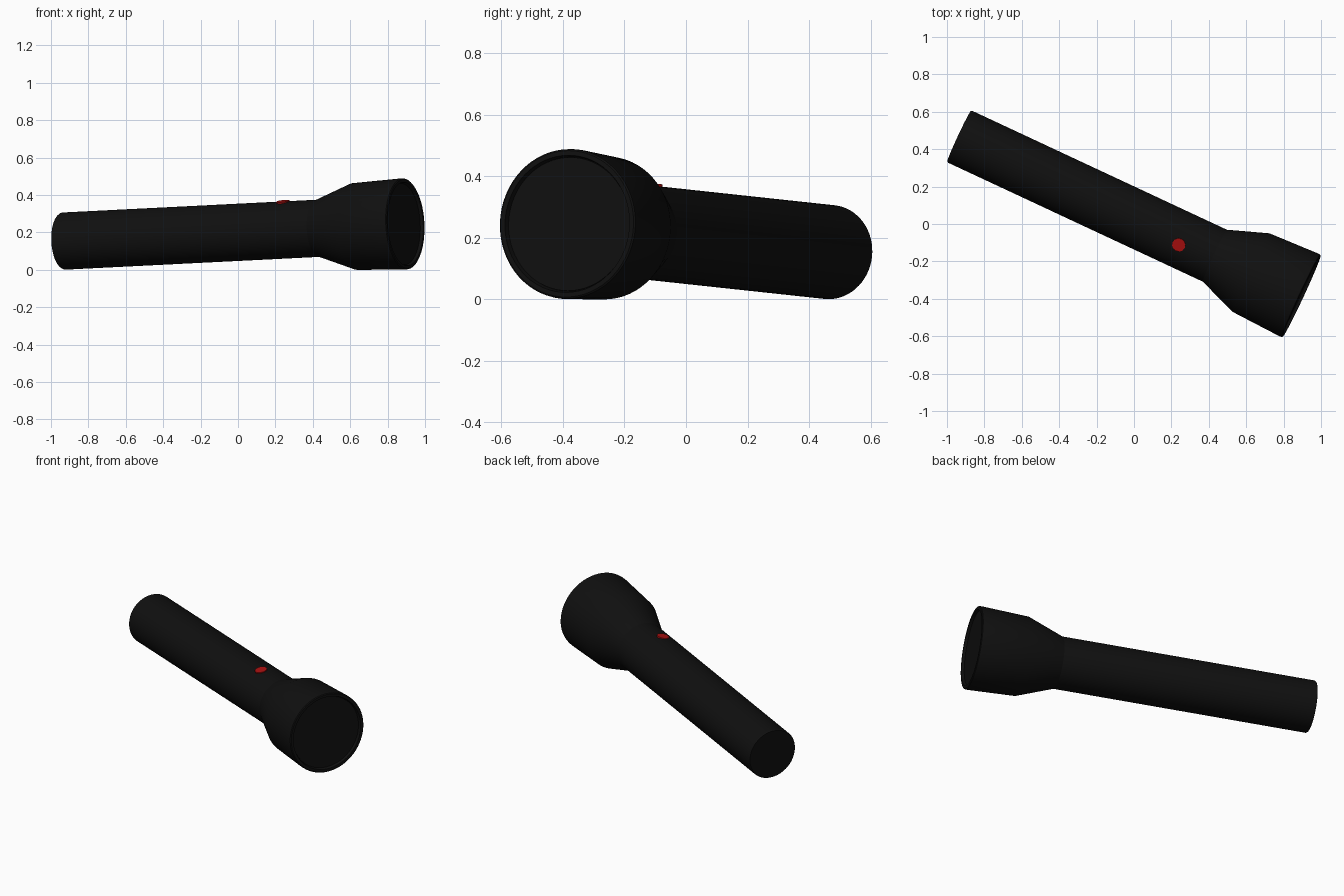
import bpy, bmesh, math
from mathutils import Vector, Matrix

if "Cube" in bpy.data.objects:
    bpy.data.objects.remove(bpy.data.objects["Cube"])

def material(name, rgb):
    m = bpy.data.materials.new(name)
    m.diffuse_color = (*rgb, 1)
    m.use_nodes = True
    m.node_tree.nodes["Principled BSDF"].inputs["Base Color"].default_value = m.diffuse_color
    return m

black = material("black", (0.005, 0.005, 0.005))
red = material("red", (0.4, 0.005, 0.005))

# Local frame: z runs along the torch from tail to lens, y points up
tail, front = Vector((-0.935, 0.469, 0.153)), Vector((0.896, -0.386, 0.245))
axis = (front - tail).normalized()
side = axis.cross(Vector((0, 0, 1))).normalized()
up = side.cross(axis)
frame = Matrix((-side, up, axis)).transposed().to_4x4()
frame.translation = tail
L = (front - tail).length

def lathe(name, profile, mat, n=64):
    """Spin (radius, length) points round the torch axis."""
    bm = bmesh.new()
    rings = []
    for r, z in profile:
        if r == 0:
            rings.append([bm.verts.new((0, 0, z))] * n)
        else:
            rings.append([bm.verts.new((r * math.cos(2 * math.pi * i / n),
                                        r * math.sin(2 * math.pi * i / n), z)) for i in range(n)])
    for a, b in zip(rings, rings[1:]):
        for i in range(n):
            j = (i + 1) % n
            bm.faces.new(list(dict.fromkeys((a[i], a[j], b[j], b[i]))))
    bmesh.ops.recalc_face_normals(bm, faces=bm.faces)
    me = bpy.data.meshes.new(name)
    bm.to_mesh(me)
    bm.free()
    ob = bpy.data.objects.new(name, me)
    bpy.context.collection.objects.link(ob)
    me.materials.append(mat)
    ob.matrix_world = frame
    bpy.ops.object.select_all(action='DESELECT')
    ob.select_set(True)
    bpy.context.view_layer.objects.active = ob
    bpy.ops.object.shade_smooth_by_angle(angle=math.radians(20))
    return ob

# Handle tube, flared head and recessed lens
lathe("handle", [(0, 0), (0.149, 0), (0.153, 0.006), (0.153, 1.52), (0, 1.52)], black)
lathe("head", [(0, 1.51), (0.153, 1.51), (0.232, 1.725), (0.244, L - 0.02), (0.243, L - 0.004),
               (0.238, L), (0.223, L), (0.218, L - 0.02), (0, L - 0.02)], black)
lathe("lens", [(0, L - 0.021), (0.217, L - 0.021), (0.217, L - 0.015), (0, L - 0.015)], black)

# Switch button, rolled slightly off the top of the handle
button = lathe("switch_button", [(0, 0.12), (0.036, 0.12), (0.036, 0.157), (0, 0.157)], red, 12)
button.matrix_world = (frame @ Matrix.Translation((0, 0, 1.318))
                       @ Matrix.Rotation(math.radians(11), 4, 'Z') @ Matrix.Rotation(math.radians(-90), 4, 'X'))
